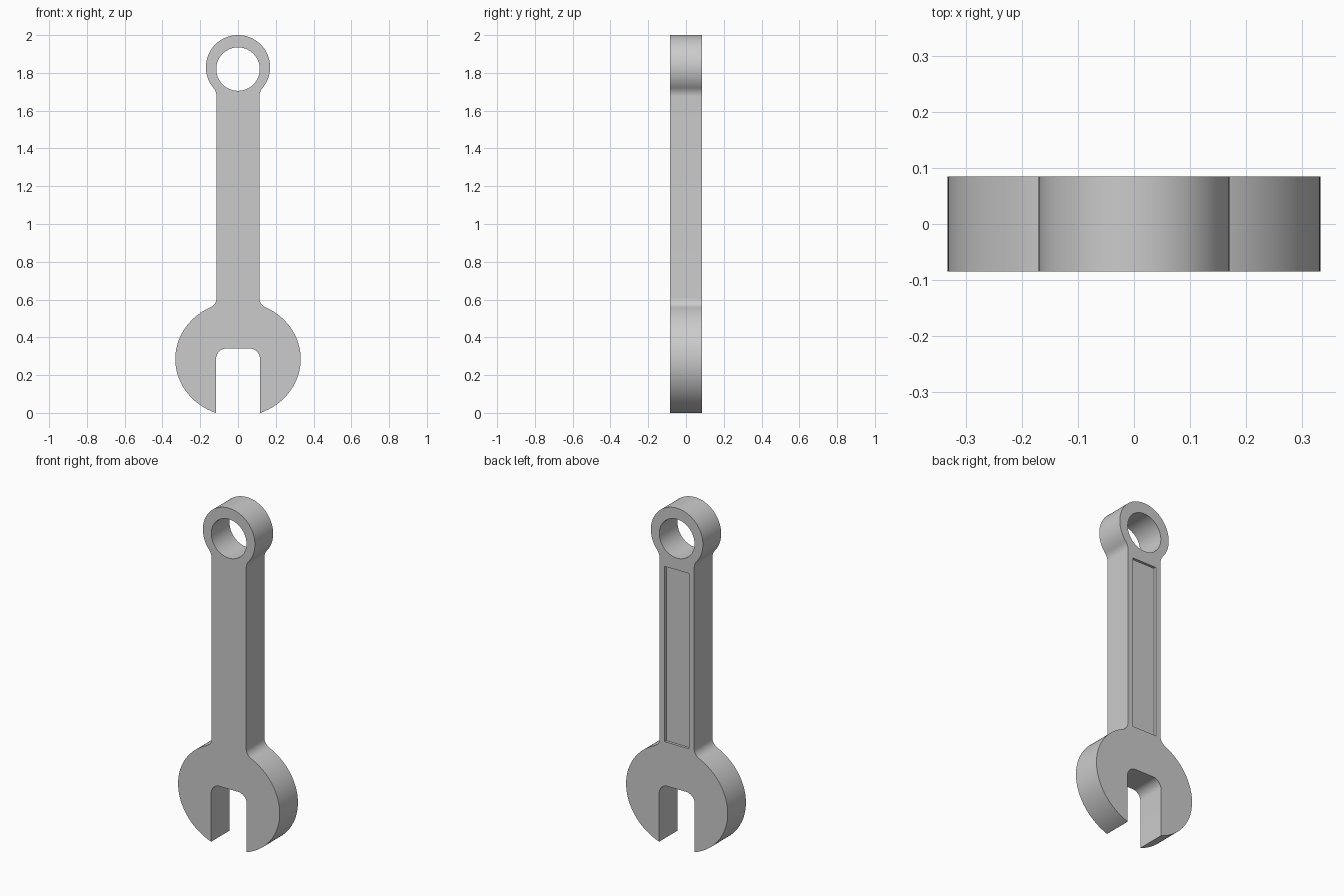
import bpy
import bmesh
from math import sin, cos, atan2, radians, pi

cube = bpy.data.objects.get("Cube")
if cube:
    bpy.data.objects.remove(cube, do_unlink=True)

HALF_DEPTH = 0.085
SHAFT = 0.113          # half width of the shaft
SLOT = 0.116           # half width of the jaw opening
JAW = (0.332, 0.305, 0.285)   # x radius, z radius, centre height
RING = (0.17, 0.17, 1.83)

steel = bpy.data.materials.new("steel_grey")
steel.use_nodes = True
grey = (0.6, 0.6, 0.6, 1)
steel.diffuse_color = grey
steel.node_tree.nodes["Principled BSDF"].inputs["Base Color"].default_value = grey


def arc(cx, cz, rx, rz, start, end, steps):
    angles = [start + (end - start) * i / steps for i in range(steps + 1)]
    return [(cx + rx * cos(a), cz + rz * sin(a)) for a in angles]


def fillet(head, r, side):
    """Fillet between a round head and the shaft; side is +1 above the head, -1 below."""
    a, b, cz = head
    lo, hi = 0, pi / 2
    for _ in range(40):
        t = (lo + hi) / 2
        n = atan2(sin(t) / b, cos(t) / a)
        if a * cos(t) + r * cos(n) > SHAFT + r:
            lo = t
        else:
            hi = t
    centre_z = cz + side * (b * sin(t) + r * sin(n))
    points = arc(SHAFT + r, centre_z, r, r, pi + side * n, pi, 10)
    return side * t, points


# Half outline from the slot top, round the jaw and up the shaft to the ring
jaw_end, jaw_fillet = fillet(JAW, 0.055, 1)
ring_start, ring_fillet = fillet(RING, 0.07, -1)
tip = -pi / 2 + atan2(SLOT / JAW[0], (1 - (SLOT / JAW[0]) ** 2) ** 0.5)
corner = 0.055
half = arc(SLOT - corner, 0.341 - corner, corner, corner, pi / 2, 0, 10)
half += arc(0, JAW[2], JAW[0], JAW[1], tip, jaw_end, 48)
half += jaw_fillet[1:] + ring_fillet[::-1]
half += arc(0, RING[2], RING[0], RING[1], ring_start, pi / 2, 40)[1:]
outline = half + [(-x, z) for x, z in half[-2::-1]]


def prism(name, points, y0, y1):
    bm = bmesh.new()
    face = bm.faces.new([bm.verts.new((x, y0, z)) for x, z in points])
    moved = bmesh.ops.extrude_face_region(bm, geom=[face])["geom"]
    verts = [v for v in moved if isinstance(v, bmesh.types.BMVert)]
    bmesh.ops.translate(bm, verts=verts, vec=(0, y1 - y0, 0))
    bmesh.ops.recalc_face_normals(bm, faces=bm.faces)
    mesh = bpy.data.meshes.new(name)
    bm.to_mesh(mesh)
    bm.free()
    mesh.materials.append(steel)
    obj = bpy.data.objects.new(name, mesh)
    bpy.context.collection.objects.link(obj)
    return obj


wrench = prism("wrench_body", outline, -HALF_DEPTH, HALF_DEPTH)

# Ring hole and the shallow recess in the back of the shaft
hole = prism("ring_hole_cutter", arc(0, 1.82, 0.115, 0.115, 0, 2 * pi, 64)[:-1], -0.2, 0.2)
recess = prism("recess_cutter", [(-0.08, 0.6), (0.08, 0.6), (0.08, 1.635), (-0.08, 1.635)],
               HALF_DEPTH - 0.015, 0.2)
bpy.context.view_layer.objects.active = wrench
for cutter in (hole, recess):
    cutter.hide_render = True
    mod = wrench.modifiers.new(cutter.name, "BOOLEAN")
    mod.operation = "DIFFERENCE"
    mod.solver = "EXACT"
    mod.object = cutter
    bpy.ops.object.modifier_apply(modifier=mod.name)
    bpy.data.objects.remove(cutter, do_unlink=True)

# Smooth round walls with crisp rims
bpy.ops.object.select_all(action="DESELECT")
wrench.select_set(True)
bpy.ops.object.shade_smooth_by_angle(angle=radians(30))
